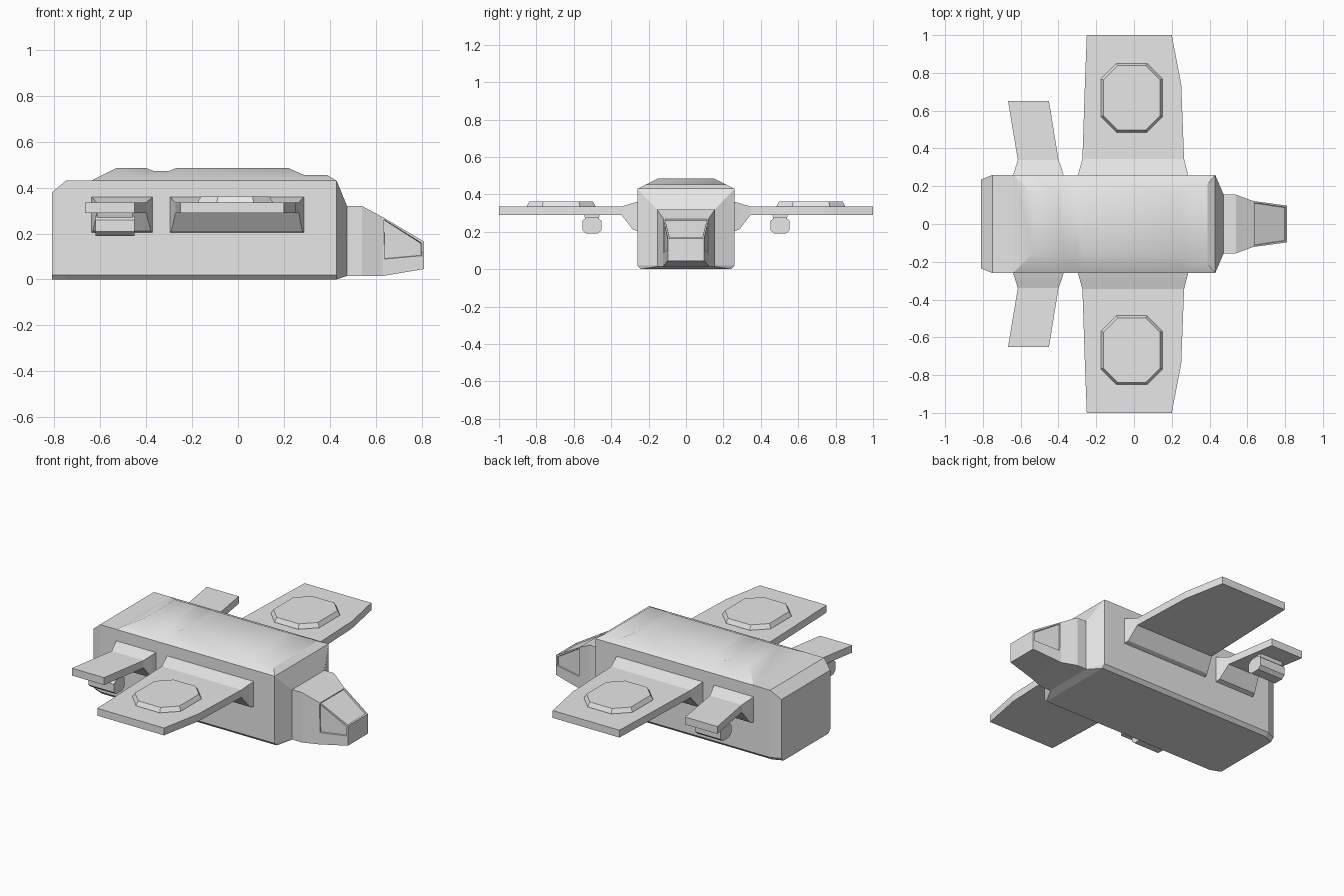
import bpy
import bmesh
import math

if "Cube" in bpy.data.objects:
    bpy.data.objects.remove(bpy.data.objects["Cube"])

hull_grey = bpy.data.materials.new("hull_grey")
hull_grey.diffuse_color = (0.8, 0.8, 0.8, 1)
hull_grey.use_nodes = True
hull_grey.node_tree.nodes["Principled BSDF"].inputs["Base Color"].default_value = hull_grey.diffuse_color


def loft(name, rings, mirror=False, smooth=0, inset=None):
    """Skin a list of matching closed rings, with end caps."""
    bm = bmesh.new()
    loops = [[bm.verts.new(p) for p in ring] for ring in rings]
    n = len(loops[0])
    for a, b in zip(loops, loops[1:]):
        for i in range(n):
            j = (i + 1) % n
            bm.faces.new((a[i], a[j], b[j], b[i]))
    bm.faces.new(loops[0])
    bm.faces.new(loops[-1])
    bmesh.ops.remove_doubles(bm, verts=bm.verts, dist=0.0005)
    bmesh.ops.dissolve_degenerate(bm, edges=bm.edges, dist=0.0001)
    bmesh.ops.recalc_face_normals(bm, faces=bm.faces)
    if inset:
        panes = [f for f in bm.faces if inset(f)]
        bmesh.ops.inset_individual(bm, faces=panes, thickness=0.012, depth=0)
        bmesh.ops.inset_individual(bm, faces=panes, thickness=0.003, depth=-0.007)
    mesh = bpy.data.meshes.new(name)
    bm.to_mesh(mesh)
    bm.free()
    mesh.materials.append(hull_grey)
    obj = bpy.data.objects.new(name, mesh)
    bpy.context.collection.objects.link(obj)
    if mirror:
        mod = obj.modifiers.new("mirror", 'MIRROR')
        mod.use_axis = (False, True, False)
    if smooth:
        bpy.context.view_layer.objects.active = obj
        obj.select_set(True)
        bpy.ops.object.shade_smooth_by_angle(angle=math.radians(smooth))
        obj.select_set(False)
    return obj


def hull_ring(x, w, z0, z1, chamfer=0.02):
    half = [(w - chamfer, z0), (w, z0 + chamfer), (w, z1)]
    return [(x, y, z) for y, z in half] + [(x, -y, z) for y, z in reversed(half)]


def wing_ring(y, x0, x1, z0, z1):
    return [(x0, y, z0), (x1, y, z0), (x1, y, z1), (x0, y, z1)]


# Main hull with chamfered tail and sloped front collar
loft("hull", [
    hull_ring(-0.81, 0.235, 0, 0.38),
    hull_ring(-0.75, 0.26, 0, 0.43),
    hull_ring(0.43, 0.26, 0, 0.43),
    hull_ring(0.475, 0.155, 0.015, 0.32, 0.005)])

# Raised roof with stepped outline: x and height above the hull top
roof = [(-0.64, 0), (-0.53, 0.055), (-0.40, 0.055), (-0.37, 0.043), (-0.30, 0.043),
        (-0.27, 0.055), (0.22, 0.055), (0.29, 0.024), (0.39, 0.024), (0.43, 0)]
loft("roof", [[(x, 0.26, 0.43), (x, 0.26 - 2 * h, 0.43 + h),
               (x, -0.26 + 2 * h, 0.43 + h), (x, -0.26, 0.43)] for x, h in roof],
     smooth=30)


# Nose: x, half width, bottom, window sill, top
def nose_ring(x, w, z0, sill, z1):
    half = [(w, z0), (w, sill), (w, z1)]
    return [(x, y, z) for y, z in half] + [(x, -y, z) for y, z in reversed(half)]


def is_window(face):
    c = face.calc_center_median()
    return 0.64 < c.x < 0.80 and c.z > 0.11


loft("nose", [
    nose_ring(0.47, 0.155, 0.015, 0.08, 0.32),
    nose_ring(0.54, 0.155, 0.015, 0.08, 0.32),
    nose_ring(0.63, 0.122, 0.015, 0.08, 0.272),
    nose_ring(0.81, 0.097, 0.045, 0.095, 0.165)], inset=is_window)

# Main wings with flared roots
loft("main_wings", [
    wing_ring(0.25, -0.30, 0.29, 0.20, 0.363),
    wing_ring(0.285, -0.29, 0.28, 0.212, 0.353),
    wing_ring(0.345, -0.273, 0.265, 0.29, 0.335),
    wing_ring(0.74, -0.26, 0.25, 0.29, 0.335),
    wing_ring(1.0, -0.25, 0.20, 0.29, 0.335)], mirror=True)

# Tail wings swept backwards
loft("tail_wings", [
    wing_ring(0.25, -0.642, -0.37, 0.20, 0.363),
    wing_ring(0.285, -0.632, -0.38, 0.212, 0.353),
    wing_ring(0.34, -0.615, -0.40, 0.29, 0.335),
    wing_ring(0.65, -0.667, -0.45, 0.29, 0.335)], mirror=True)


# Octagonal lift pads on the main wings
def pad_ring(z, inset):
    a, b = 0.163 - inset, 0.183 - inset
    p, q = 0.08 - inset * 0.4, 0.10 - inset * 0.4
    pts = [(a, -q), (a, q), (p, b), (-p, b), (-a, q), (-a, -q), (-p, -b), (p, -b)]
    return [(-0.012 + x, 0.668 + y, z) for x, y in pts]


loft("lift_pads", [pad_ring(0.325, 0), pad_ring(0.338, 0), pad_ring(0.362, 0.013)],
     mirror=True)


# Pods and their pylons under the tail wings
def pod_ring(x, r):
    c = r - 0.018
    pts = [(c, -r), (r, -c), (r, c), (c, r), (-c, r), (-r, c), (-r, -c), (-c, -r)]
    return [(x, 0.503 + y * 1.2, 0.233 + z) for y, z in pts]


loft("tail_pods", [pod_ring(-0.622, 0.043), pod_ring(-0.45, 0.043)], mirror=True)
loft("pod_pylons", [[(x, 0.503 + y, z) for x in (-0.615,) for y, z in
                     ((-0.03, 0.25), (0.03, 0.25), (0.045, 0.30), (-0.045, 0.30))],
                    [(x, 0.503 + y, z) for x in (-0.46,) for y, z in
                     ((-0.03, 0.25), (0.03, 0.25), (0.045, 0.30), (-0.045, 0.30))]],
     mirror=True)
